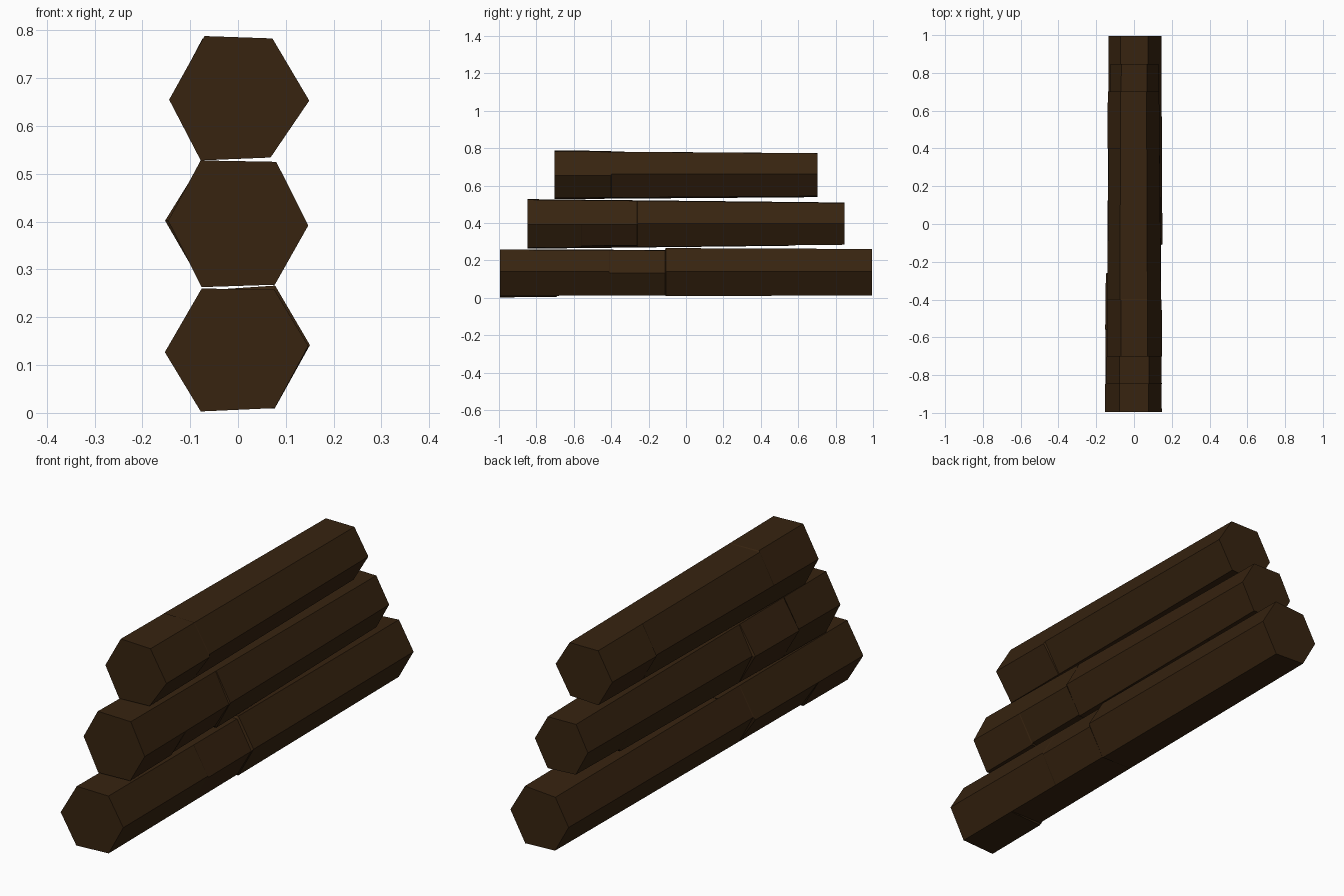
import bpy
import bmesh

if "Cube" in bpy.data.objects:
    bpy.data.objects.remove(bpy.data.objects["Cube"], do_unlink=True)

# One dark wood colour for the whole stack
wood = bpy.data.materials.new("dark_wood")
wood.use_nodes = True
colour = (0.038, 0.017, 0.005, 1)
wood.diffuse_color = colour
wood.node_tree.nodes["Principled BSDF"].inputs["Base Color"].default_value = colour


def make_log(name, half, centre, corners, taper, steps):
    """Hexagonal log tapering to the back; each step (corner, y, dx, dz)
    shifts one corner abruptly, leaving a chipped ledge."""
    steps = sorted(steps, key=lambda s: s[1])
    levels = [-half]
    for y in sorted({s[1] for s in steps}):
        levels += [y - 0.002, y + 0.002]
    levels.append(half)

    bm = bmesh.new()
    rings = []
    for y in levels:
        scale = 1 + (taper - 1) * (y + half) / (2 * half)
        ring = []
        for i, (x, z) in enumerate(corners):
            active = [s for s in steps if s[0] == i and s[1] < y]
            dx = sum(s[2] for s in active)
            dz = sum(s[3] for s in active)
            ring.append(bm.verts.new((x * scale + dx, y,
                                      centre + (z - centre) * scale + dz)))
        rings.append(ring)

    # End caps and sides
    bm.faces.new(rings[0])
    bm.faces.new(rings[-1][::-1])
    for a, b in zip(rings, rings[1:]):
        for i in range(6):
            j = (i + 1) % 6
            bm.faces.new((a[i], b[i], b[j], a[j]))
    bmesh.ops.recalc_face_normals(bm, faces=bm.faces)

    mesh = bpy.data.meshes.new(name)
    bm.to_mesh(mesh)
    bm.free()
    mesh.materials.append(wood)
    obj = bpy.data.objects.new(name, mesh)
    bpy.context.collection.objects.link(obj)
    return obj


# Corners run from the right point, counter-clockwise seen from the front
make_log("bottom_log", 0.995, 0.135,
         [(0.147, 0.14), (0.076, 0.258), (-0.076, 0.26),
          (-0.153, 0.127), (-0.078, 0.003), (0.077, 0.01)], 0.93,
         [(0, -0.41, 0, -0.007), (0, -0.11, 0.008, 0.009),
          (1, -0.11, 0.004, 0.012), (5, -0.11, 0.002, -0.005),
          (4, -0.69, 0.003, 0.008), (3, -0.26, 0.008, 0.01)])

make_log("middle_log", 0.848, 0.398,
         [(0.147, 0.392), (0.08, 0.525), (-0.078, 0.528),
          (-0.146, 0.402), (-0.076, 0.263), (0.077, 0.268)], 0.86,
         [(5, -0.56, 0, 0.007), (5, -0.26, 0.003, -0.009),
          (0, -0.26, 0.004, 0.005), (3, -0.56, -0.01, 0),
          (3, -0.26, 0.012, 0), (4, 0.55, 0, 0.01)])

make_log("top_log", 0.702, 0.66,
         [(0.149, 0.653), (0.072, 0.783), (-0.07, 0.788),
          (-0.144, 0.655), (-0.078, 0.528), (0.068, 0.534)], 0.92,
         [(0, -0.4, -0.004, 0.009), (2, -0.4, -0.006, -0.004),
          (3, 0.4, -0.006, 0)])
